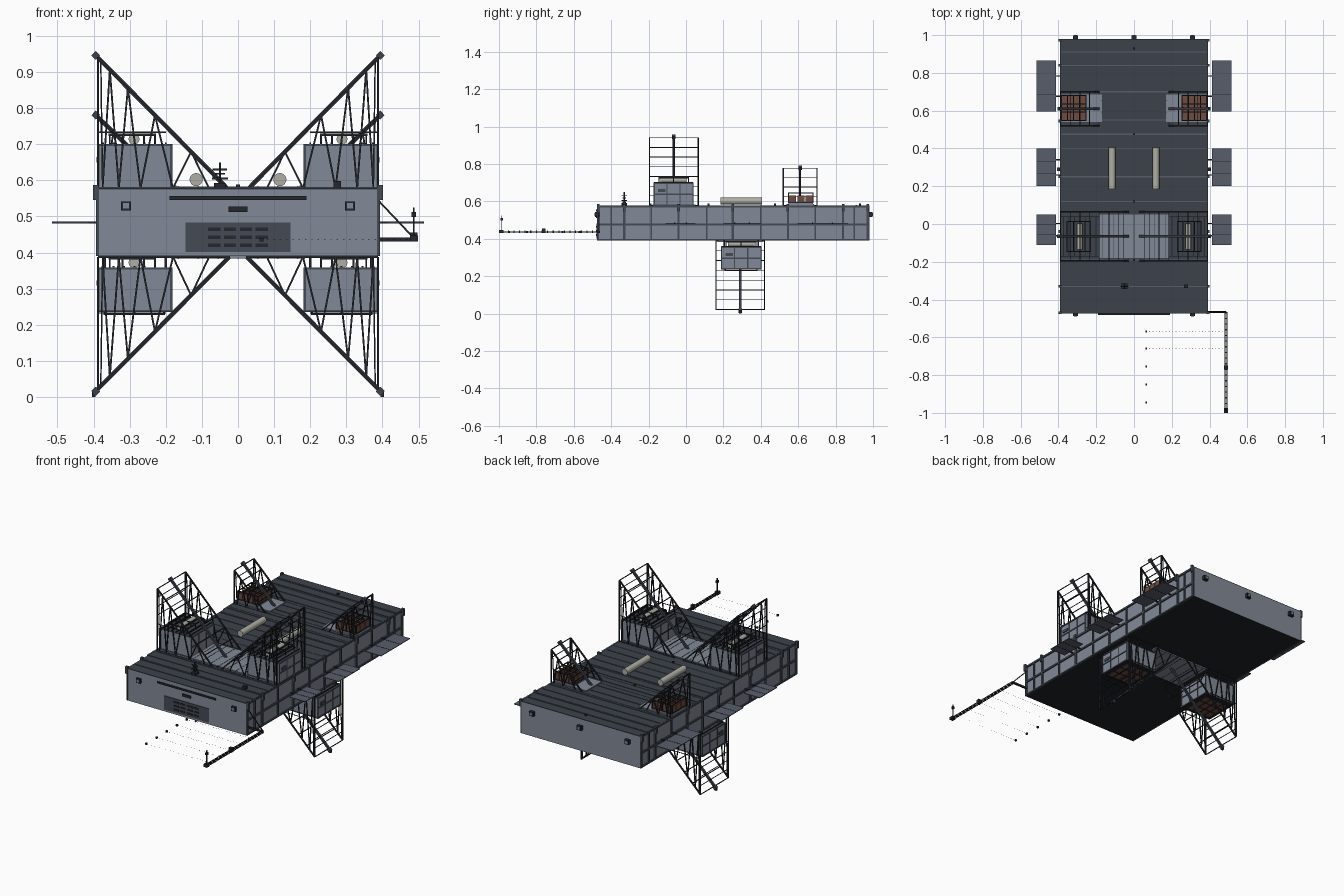
import bpy, bmesh, math
from mathutils import Vector, Matrix

if "Cube" in bpy.data.objects:
    bpy.data.objects.remove(bpy.data.objects["Cube"])


def mat(name, rgb):
    m = bpy.data.materials.new(name)
    m.diffuse_color = (*rgb, 1)
    m.use_nodes = True
    m.node_tree.nodes["Principled BSDF"].inputs["Base Color"].default_value = m.diffuse_color
    return m


LIGHT = mat("blue grey plating", (0.225, 0.255, 0.31))
DECK = mat("dark deck", (0.045, 0.054, 0.07))
KEEL = mat("black underside", (0.014, 0.016, 0.02))
TRIM = mat("black framework", (0.018, 0.02, 0.026))
FIN = mat("slate panel", (0.095, 0.11, 0.145))
SEAM = mat("dark seam", (0.06, 0.07, 0.09))
CREAM = mat("cream tank", (0.43, 0.43, 0.38))
RUST = mat("rust cargo", (0.16, 0.07, 0.05))


def box(bm, x0, x1, y0, y1, z0, z1):
    m = Matrix.Translation(((x0 + x1) / 2, (y0 + y1) / 2, (z0 + z1) / 2))
    m = m @ Matrix.Diagonal((abs(x1 - x0), abs(y1 - y0), abs(z1 - z0), 1))
    return bmesh.ops.create_cube(bm, size=1, matrix=m)


def bar(bm, a, b, w):
    a, b = Vector(a), Vector(b)
    d = b - a
    m = Matrix.Translation((a + b) / 2) @ d.to_track_quat('Z', 'Y').to_matrix().to_4x4()
    bmesh.ops.create_cube(bm, size=1, matrix=m @ Matrix.Diagonal((w, w, d.length, 1)))


def tube(bm, x, z, y0, y1, r):
    m = Matrix.Translation((x, (y0 + y1) / 2, z)) @ Matrix.Rotation(math.pi / 2, 4, 'X')
    bmesh.ops.create_cone(bm, cap_ends=True, segments=20, radius1=r, radius2=r,
                          depth=y1 - y0, matrix=m)


def finish(bm, name, *mats, rule=None, smooth=False):
    me = bpy.data.meshes.new(name)
    bm.normal_update()
    if rule:
        for f in bm.faces:
            f.material_index = rule(f)
    if smooth:
        for f in bm.faces:
            f.smooth = len(f.verts) == 4
    bm.to_mesh(me)
    bm.free()
    for m in mats:
        me.materials.append(m)
    ob = bpy.data.objects.new(name, me)
    bpy.context.collection.objects.link(ob)
    return ob


def up_down(f):
    return 1 if f.normal.z > 0.5 else 2 if f.normal.z < -0.5 else 0


# Main hull slab
X, Y0, Y1, Z0, Z1 = 0.385, -0.475, 0.98, 0.39, 0.575
bm = bmesh.new()
box(bm, -X, X, Y0, Y1, Z0, Z1)
finish(bm, "hull", LIGHT, DECK, KEEL, rule=up_down)

# Raised transverse deck strips and plank seams
bm = bmesh.new()
y = Y0
while y < Y1 - 0.02:
    box(bm, -X - 0.004, X + 0.004, y, min(y + 0.062, Y1), Z1 - 0.002, Z1 + 0.004)
    y += 0.0665
finish(bm, "deck_planks", DECK)
bm = bmesh.new()
for y in (-0.33, -0.19, 0.12, 0.25, 0.40, 0.475, 0.55, 0.70, 0.84, 0.91):
    box(bm, -X, X, y - 0.003, y + 0.003, Z1, Z1 + 0.006)
finish(bm, "deck_seams", FIN)

# Side ribs, longitudinal beams and pipework
bm = bmesh.new()
for s in (-1, 1):
    a, b = s * X, s * (X + 0.008)
    for i, y in enumerate((-0.47, -0.40, -0.33, -0.185, -0.04, 0.11, 0.25, 0.40, 0.545, 0.69, 0.84, 0.90, 0.972)):
        w = 0.006 if i % 2 == 0 else 0.004
        box(bm, a, b, y - w, y + w, Z0, Z1)
        if i % 2 == 0:
            box(bm, a, s * (X + 0.016), y - 0.007, y + 0.007, Z1 - 0.03, Z1 + 0.012)
    box(bm, a, b, Y0, Y1, 0.472, 0.482)
    box(bm, a, b, Y0, Y1, 0.568, 0.578)
    box(bm, a, b, Y0, Y1, Z0, 0.398)
finish(bm, "side_ribs", SEAM)

# Front vehicle door with dark louvres, upper slot and blank plate
bm = bmesh.new()
box(bm, -0.145, 0.145, Y0 - 0.004, Y0, 0.402, 0.483)
finish(bm, "bow_door", SEAM)
bm = bmesh.new()
for i in range(4):
    for z in (0.42, 0.442, 0.464):
        x = -0.066 + i * 0.044
        box(bm, x - 0.017, x + 0.017, Y0 - 0.007, Y0, z - 0.005, z + 0.005)
box(bm, -0.19, 0.19, Y0 - 0.006, Y0, 0.546, 0.556)
box(bm, -0.027, 0.027, Y0 - 0.006, Y0, 0.512, 0.527)
for x, ya, yb in ((-0.31, Y0 - 0.012, Y0), (0.31, Y0 - 0.012, Y0),
                  (-0.31, Y1, 0.997), (0, Y1, 0.997), (0.31, Y1, 0.997)):
    box(bm, x - 0.014, x + 0.014, ya, yb, 0.516, 0.542)
finish(bm, "end_fittings", TRIM)
bm = bmesh.new()
for x in (-0.31, 0.31):
    box(bm, x - 0.008, x + 0.008, Y0 - 0.015, Y0 - 0.011, 0.522, 0.537)
for x in (-0.31, 0, 0.31):
    box(bm, x - 0.008, x + 0.008, 0.996, 1.0, 0.522, 0.537)
finish(bm, "lamp_lenses", LIGHT)

# Thin horizontal side panels on short stubs
bm, stubs = bmesh.new(), bmesh.new()
for s in (-1, 1):
    for a, b in ((-0.11, 0.05), (0.20, 0.40), (0.595, 0.865)):
        box(bm, s * 0.412, s * 0.515, a, b, 0.481, 0.485)
        for k in (0.3, 0.7):
            y = a + (b - a) * k
            bar(stubs, (s * X, y, 0.483), (s * 0.413, y, 0.483), 0.006)
        for k in (0.33, 0.66):
            y = a + (b - a) * k
            box(stubs, s * 0.412, s * 0.515, y - 0.001, y + 0.001, 0.480, 0.486)
finish(bm, "side_panels", FIN)
finish(stubs, "side_panel_stubs", TRIM)


# Triangular lattice tower: sloping boom, zigzag webs and cross rungs
def tower(name, s, ya, yb, ym, zb, d, x0, height):
    bm, boom = bmesh.new(), bmesh.new()
    x1 = 0.388
    top = lambda x: zb + d * height * (x - x0) / (x1 - x0)
    n = 4 if height > 0.3 else 2
    for y in (ya, yb):
        bar(bm, (s * x0, y, zb), (s * x1, y, top(x1)), 0.007)
        bar(bm, (s * x1, y, zb), (s * x1, y, top(x1)), 0.006)
        bar(bm, (s * x0, y, zb), (s * x1, y, zb), 0.005)
        if n == 4:
            bar(bm, (s * 0.2, y, zb + d * 0.155), (s * x1, y, zb + d * 0.155), 0.003)
            feet = (0.08, 0.18, 0.27, 0.33, 0.375)
            apex = (0.13, 0.23, 0.305, 0.355)
        else:
            feet, apex = (0.23, 0.31, 0.37), (0.275, 0.345)
        for i, x in enumerate(apex):
            for fx in (feet[i], feet[i + 1]):
                bar(bm, (s * fx, y, zb), (s * x, y, top(x)), 0.005)
        bar(bm, (s * feet[-1], y, zb), (s * (x1 - 0.008), y, top(x1 - 0.008)), 0.004)
    rungs = 7 if n == 4 else 4
    for i in range(rungs + 1):
        x = x0 + (x1 - x0) * i / rungs
        bar(bm, (s * x, ya, top(x)), (s * x, yb, top(x)), 0.004)
        if i > rungs // 2:
            bar(bm, (s * x1, ya, top(x)), (s * x1, yb, top(x)), 0.003)
    finish(bm, name + "_lattice", TRIM)
    xe = x1 + 0.012
    bar(boom, (s * x0, ym, zb), (s * xe, ym, top(xe)), 0.012)
    bar(boom, (s * (xe - 0.012), ym, top(xe - 0.012)), (s * xe, ym, top(xe)), 0.018)
    finish(boom, name + "_boom", DECK)


# Cabin with framed walls, roof cage and winch drum
def cabin(name, s, ya, yb, za, zb):
    bm = bmesh.new()
    a, b = 0.185, 0.387
    box(bm, s * a, s * b, ya, yb, za, zb)
    finish(bm, name, LIGHT, DECK, KEEL, rule=up_down)
    bm = bmesh.new()
    e = 0.003
    for z in (za + 0.004, za + 0.5 * (zb - za), zb - 0.004):
        for x in (a, b):
            bar(bm, (s * x, ya, z), (s * x, yb, z), 0.007)
    for z in (za + 0.003, zb - 0.003):
        for y in (ya, yb):
            bar(bm, (s * a, y, z), (s * b, y, z), 0.005)
    for y in (ya, ya + (yb - ya) / 3, ya + (yb - ya) * 2 / 3, yb):
        for x in (a, b):
            bar(bm, (s * x, y, za), (s * x, y, zb), 0.006)
    box(bm, s * (b - e), s * (b + e + 0.002), ya + 0.02, ya + 0.06, zb - 0.05, zb - 0.035)
    finish(bm, name + "_frame", SEAM)
    bm = bmesh.new()
    zc = zb + 0.026
    ys = [ya + 0.025, (ya + yb) / 2, yb - 0.025]
    for x in (0.23, 0.26, 0.32, 0.355):
        for y in ys:
            bar(bm, (s * x, y, zb), (s * x, y, zc), 0.005)
        bar(bm, (s * x, ys[0], zc), (s * x, ys[2], zc), 0.006)
    for y in ys:
        bar(bm, (s * 0.23, y, zc), (s * 0.355, y, zc), 0.006)
    for i in range(7):
        x = 0.2 + i * 0.029
        bar(bm, (s * x, ya, zb + 0.002), (s * x, yb, zb + 0.002), 0.005)
    finish(bm, name + "_roof_cage", TRIM)
    bm = bmesh.new()
    tube(bm, s * 0.288, zb + 0.014, ya + 0.035, yb - 0.035, 0.015)
    finish(bm, name + "_drum", CREAM, smooth=True)


# Rust cargo stack in a dark crate frame
def cargo(name, s, xa, xb, ya, yb, za, zb):
    bm, fr = bmesh.new(), bmesh.new()
    dx, dy = (xb - xa) / 4, (yb - ya) / 3
    for i in range(4):
        for j in range(3):
            x, y = xa + i * dx, ya + j * dy
            box(bm, s * (x + 0.003), s * (x + dx - 0.003), y + 0.003, y + dy - 0.003, za, zb)
    for z in (za, zb + 0.012):
        for i in range(5):
            bar(fr, (s * (xa + i * dx), ya, z), (s * (xa + i * dx), yb, z), 0.005)
        for j in range(4):
            bar(fr, (s * xa, ya + j * dy, z), (s * xb, ya + j * dy, z), 0.005)
    for x in (xa, (xa + xb) / 2, xb):
        for y in (ya, yb):
            bar(fr, (s * x, y, za), (s * x, y, zb + 0.012), 0.006)
    finish(bm, name, RUST)
    finish(fr, name + "_crate", TRIM)


for s, side in ((-1, "left"), (1, "right")):
    tower(side + "_upper_tower", s, -0.195, 0.065, -0.065, 0.578, 1, 0.03, 0.362)
    tower(side + "_lower_tower", s, 0.16, 0.42, 0.29, 0.388, -1, 0.024, 0.366)
    tower(side + "_aft_tower", s, 0.52, 0.70, 0.61, 0.578, 1, 0.185, 0.197)
    cabin(side + "_upper_cabin", s, -0.17, 0.038, 0.575, 0.70)
    cabin(side + "_lower_cabin", s, 0.19, 0.40, 0.235, 0.358)
    cargo(side + "_aft_cargo", s, 0.255, 0.385, 0.548, 0.68, 0.595, 0.632)
    cargo(side + "_lower_cargo", s, 0.205, 0.37, 0.21, 0.38, 0.229, 0.234)
    # Hangers joining the lower cabin to the hull
    bm = bmesh.new()
    for x in (0.2, 0.37):
        for y in (0.205, 0.385):
            bar(bm, (s * x, y, 0.355), (s * x, y, Z0), 0.008)
    finish(bm, side + "_cabin_hangers", TRIM)
    # Light base plate and low plinth beneath the aft tower
    bm = bmesh.new()
    box(bm, s * 0.17, s * 0.385, 0.54, 0.685, Z1, 0.585)
    box(bm, s * 0.255, s * 0.385, 0.548, 0.68, Z1, 0.596)
    finish(bm, side + "_aft_plinth", LIGHT)
    # Deck storage tank
    bm = bmesh.new()
    tube(bm, s * 0.116, 0.602, 0.185, 0.405, 0.018)
    finish(bm, side + "_deck_tank", CREAM, smooth=True)

# Light plates between the paired towers, with dark slats
bm, sl = bmesh.new(), bmesh.new()
for ya, yb, za, zb in ((-0.18, 0.05, Z1, 0.583), (0.17, 0.41, 0.383, Z0)):
    box(bm, -0.185, 0.185, ya, yb, za, zb)
    for i in range(7):
        x = -0.165 + i * 0.055
        box(sl, x - 0.002, x + 0.002, ya, yb, za - 0.001, zb + 0.001)
finish(bm, "tower_base_plates", LIGHT)
finish(sl, "base_plate_slats", SEAM)

# Deck sensor mast and small equipment
bm = bmesh.new()
box(bm, -0.066, -0.034, -0.345, -0.315, Z1, 0.592)
bar(bm, (-0.05, -0.33, 0.58), (-0.05, -0.33, 0.65), 0.006)
for z, w in ((0.605, 0.022), (0.618, 0.014), (0.63, 0.02)):
    bar(bm, (-0.05 - w, -0.33, z), (-0.05 + w, -0.33, z), 0.005)
    bar(bm, (-0.05, -0.33 - w * 0.7, z), (-0.05, -0.33 + w * 0.7, z), 0.005)
box(bm, 0.265, 0.285, -0.34, -0.32, Z1, 0.598)
for y in (-0.19, 0.12, 0.475, 0.93):
    box(bm, -0.005, 0.005, y - 0.005, y + 0.005, Z1, 0.588)
finish(bm, "deck_sensor_mast", TRIM)

# Docking boom reaching forward from the right bow
bm = bmesh.new()
P = 0.487
bar(bm, (X, -0.465, 0.436), (P, -0.465, 0.436), 0.01)
bar(bm, (X, -0.465, 0.548), (P, -0.465, 0.44), 0.005)
for dx in (-0.005, 0.005):
    for z in (0.432, 0.441):
        bar(bm, (P + dx, -0.465, z), (P + dx, -0.995, z), 0.0035)
for i in range(18):
    y = -0.47 - i * 0.03
    box(bm, P - 0.007, P + 0.007, y - 0.003, y + 0.003, 0.430, 0.443)
box(bm, P - 0.011, P + 0.011, -1.0, -0.975, 0.43, 0.447)
bar(bm, (P, -0.985, 0.44), (P, -0.985, 0.525), 0.005)
box(bm, P - 0.006, P + 0.006, -0.992, -0.978, 0.498, 0.512)
box(bm, P - 0.01, P + 0.01, -0.77, -0.75, 0.43, 0.455)
finish(bm, "docking_boom", TRIM)

# Rows of floating guide markers beside the boom
bm = bmesh.new()
for y in (-0.57, -0.66, -0.755, -0.85, -0.945):
    box(bm, 0.060, 0.070, y - 0.005, y + 0.005, 0.430, 0.440)
    for i in range(1, 24):
        x = 0.065 + i * 0.0175
        box(bm, x - 0.002, x + 0.002, y - 0.0006, y + 0.0006, 0.4345, 0.4357)
finish(bm, "guide_markers", TRIM)

# Lowest tips of the hanging booms
bm = bmesh.new()
for s in (-1, 1):
    box(bm, s * 0.394, s * 0.404, 0.284, 0.296, 0.0, 0.016)
finish(bm, "boom_tips", TRIM)
